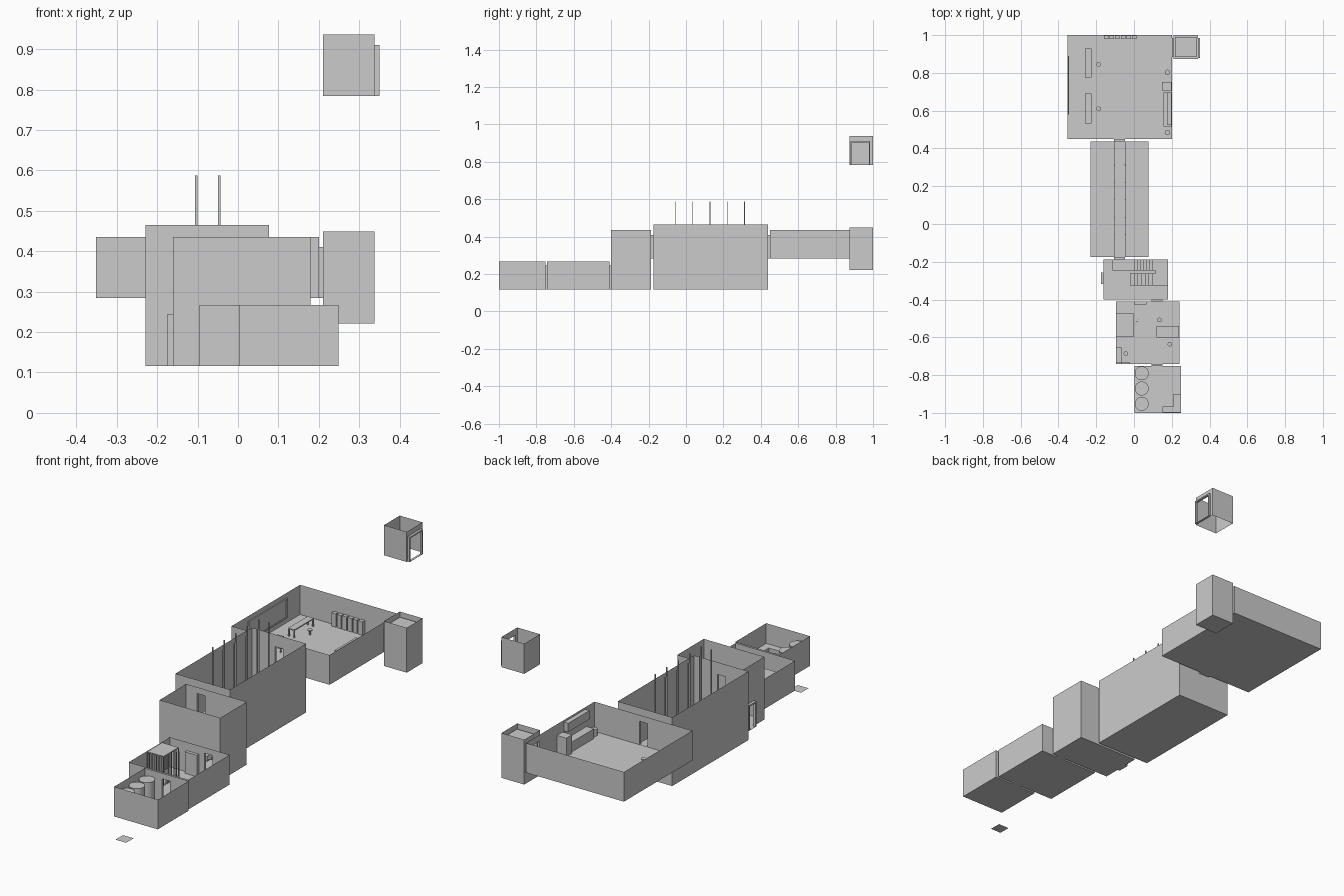
import bpy, bmesh, math

if "Cube" in bpy.data.objects:
    bpy.data.objects.remove(bpy.data.objects["Cube"])


def finish(name, bm):
    me = bpy.data.meshes.new(name)
    bm.to_mesh(me)
    bm.free()
    ob = bpy.data.objects.new(name, me)
    bpy.context.collection.objects.link(ob)
    return ob


def add_box(bm, x0, x1, y0, y1, z0, z1):
    v = bmesh.ops.create_cube(bm, size=1)["verts"]
    for p in v:
        p.co = (x0 + (p.co.x + .5) * (x1 - x0), y0 + (p.co.y + .5) * (y1 - y0),
                z0 + (p.co.z + .5) * (z1 - z0))


def boxes(name, *dims):
    bm = bmesh.new()
    for d in dims:
        add_box(bm, *d)
    return finish(name, bm)


def cylinder(name, x, y, z0, z1, r, n=24):
    bm = bmesh.new()
    bmesh.ops.create_cone(bm, cap_ends=True, segments=n, radius1=r, radius2=r, depth=z1 - z0)
    bmesh.ops.translate(bm, verts=bm.verts, vec=(x, y, (z0 + z1) / 2))
    ob = finish(name, bm)
    for p in ob.data.polygons:
        p.use_smooth = abs(p.normal.z) < .5
    return ob


T = .007  # door frame thickness


def room(name, x0, x1, y0, y1, z0, z1, floor=True, **holes):
    """Open-topped thin shell; holes: wall=(a0, a1, b0, b1) as outer frame sizes."""
    bm = bmesh.new()

    def quad(f, a0, a1, b0, b1):
        if a1 - a0 > 1e-5 and b1 - b0 > 1e-5:
            bm.faces.new([bm.verts.new(f(a, b)) for a, b in ((a0, b0), (a1, b0), (a1, b1), (a0, b1))])

    walls = {"front": (lambda a, b: (a, y0, b), x0, x1), "back": (lambda a, b: (a, y1, b), x0, x1),
             "left": (lambda a, b: (x0, a, b), y0, y1), "right": (lambda a, b: (x1, a, b), y0, y1)}
    for w, (f, lo, hi) in walls.items():
        if w in holes:
            a0, a1, b0, b1 = holes[w]
            a0, a1, b1 = a0 + T, a1 - T, b1 - T
            quad(f, lo, a0, z0, z1)
            quad(f, a1, hi, z0, z1)
            quad(f, a0, a1, z0, b0)
            quad(f, a0, a1, b1, z1)
        else:
            quad(f, lo, hi, z0, z1)
    if floor:
        quad(lambda a, b: (a, b, z0), x0, x1, y0, y1)
    bmesh.ops.remove_doubles(bm, verts=bm.verts, dist=1e-5)
    bmesh.ops.recalc_face_normals(bm, faces=bm.faces)
    return finish(name, bm)


def door(name, along_x, a0, a1, z0, z1, g0, g1):
    """Two jambs, a lintel and a sill filling the gap g0..g1 between two rooms."""
    parts = [(a0, a0 + T, z0, z1), (a1 - T, a1, z0, z1), (a0 + T, a1 - T, z1 - T, z1),
             (a0 + T, a1 - T, z0, z0 + .001)]
    boxes(name, *[((a, b, g0, g1) if along_x else (g0, g1, a, b)) + (c, d) for a, b, c, d in parts])


F, U = .116, .284          # lower and upper floor heights
LT, UT = .245, .41         # door tops
low = (.093, .15, F, LT)
high = (-.106, -.047, U, UT)
lift = (.885, .985, U, UT)
exit_ = (.88, .985, .784, .91)
side = (-.317, -.258, F, LT)

# Rooms
room("tank_room", .003, .249, -1, -.752, F, .267, back=low)
room("cell_room", -.095, .24, -.742, -.41, F, .267, front=low, back=low)
room("stair_room", -.161, .18, -.4, -.187, F, .435, front=low, back=high, left=side)
room("bridge_hall", -.229, .077, -.175, .438, F, .465, front=high, back=high)
room("lounge", -.351, .2, .45, 1, U, .435, front=high, right=lift)
room("lift_shaft", .21, .338, .873, 1, .221, .449, left=lift)
room("upper_lift_shaft", .21, .338, .873, 1, .784, .937, floor=False, right=exit_)

# Door frames
door("tank_door", True, *low, -.752, -.742)
door("cell_room_door", True, *low, -.41, -.4)
door("stair_door", True, *high, -.187, -.175)
door("hall_door", True, *high, .438, .45)
door("lift_door", False, *lift, .2, .21)
door("exit_door", False, *exit_, .338, .35)
door("side_door", False, *side, -.174, -.161)

# Start plate on the ground
bm = bmesh.new()
bmesh.ops.create_grid(bm, x_segments=1, y_segments=1, size=.03)
bmesh.ops.translate(bm, verts=bm.verts, vec=(.041, -.97, 0))
finish("start_plate", bm)

# Tank room: tanks and corner counter
for i in range(3):
    cylinder(f"tank_{i}", .041, -.79 - i * .081, F, .235, .037)
boxes("corner_counter", (.21, .248, -.965, -.9, F, .165), (.152, .248, -.999, -.965, F, .165))

# Cell room: barred cell with an open gate
cx0, cx1, cy0, cy1 = -.094, -.002, -.595, -.475
boxes("cell_roof", (cx0, cx1, cy0, cy1, .26, .265))
bars = [(cx0 + .092 * i / 7, y) for i in range(8) for y in (cy0, cy1)]
bars += [(cx1, cy0 + .12 * i / 9) for i in range(1, 5)]
bars += [(cx1 + .024 * i / 4, -.55 + .045 * i / 4) for i in range(5)]
boxes("cell_bars", *[(x - .0015, x + .0015, y - .0015, y + .0015, F, .262) for x, y in bars])

# Cell room: furniture
boxes("cabinet", (0, .067, -.427, -.411, F, .225))
boxes("desk", (.12, .239, -.6, -.54, .155, .161), (.12, .126, -.6, -.54, F, .155),
      (.233, .239, -.6, -.54, F, .155))
boxes("side_desk", (-.094, -.065, -.735, -.65, F, .16))
boxes("low_shelf", (-.065, -.02, -.741, -.732, F, .17))


def stool(name, x, y, z):
    cylinder(name + "_seat", x, y, z + .022, z + .027, .012, 16)
    cylinder(name + "_post", x, y, z, z + .022, .004, 8)


for i, (x, y, z) in enumerate([(.135, -.508, F), (.19, -.636, F), (-.043, -.686, F),
                               (-.187, .845, U), (-.187, .61, U)]):
    stool(f"stool_{i}", x, y, z)

# Switchback stairs
mid = (F + U) / 2
n = 7
boxes("upper_landing", (-.115, .003, -.247, -.188, U - .008, U))
boxes("mid_landing", (.115, .179, -.325, -.188, mid - .008, mid))
rise, run = (mid - F) / n, .115 / n
boxes("upper_flight", *[(.003 + i * run, .003 + (i + 1) * run, -.247, -.188,
                         U - (i + 2) * rise, U - (i + 1) * rise) for i in range(n)])
boxes("lower_flight", *[(-.02 + i * .135 / n, -.02 + (i + 1) * .135 / n, -.325, -.262,
                         F + i * rise, F + (i + 1) * rise) for i in range(n)])

# Suspended bridge with hangers
boxes("bridge_deck", (-.106, -.044, -.175, .438, U - .006, U))
for s, x in (("left", -.103), ("right", -.0465)):
    boxes(f"{s}_hangers", *[(x - .003, x + .003, -.057 + .0925 * i - .002, -.057 + .0925 * i + .002,
                             U, .588) for i in range(5)])

# Lounge: wall screen and lockers
boxes("wall_screen", (-.35, -.347, .587, .883, .317, .403))
boxes("screen_frame", *[(-.35, -.344, a, b, c, d) for a, b, c, d in
      ((.58, .587, .31, .41), (.883, .89, .31, .41), (.587, .883, .31, .317), (.587, .883, .403, .41))])
boxes("lockers", *[(-.16 + .03 * i, -.136 + .03 * i, .98, .999, U, U + .068) for i in range(6)])

# Lounge: tables, counter, bins
for i, (a, b) in enumerate(((.775, .93), (.532, .69))):
    boxes(f"table_{i}", (-.26, -.225, a, b, U + .036, U + .042),
          *[(x, x + .005, y, y + .005, U, U + .036) for x in (-.26, -.23) for y in (a, b - .005)])
boxes("counter", (.157, .199, .515, .695, U, U + .05))
boxes("wall_cupboard", (.176, .199, .525, .695, .38, .425))
boxes("vending_cabinet", (.147, .199, .706, .752, U, U + .095))
for i, y in enumerate((.803, .484)):
    cylinder(f"bin_{i}", .177, y, U, U + .035, .014, 16)

# Lift car
boxes("lift_car", (.217, .332, .883, .991, U - .006, U), (.217, .332, .883, .991, .42, .426),
      (.326, .332, .883, .991, U, .42), (.217, .326, .883, .887, U, .42), (.217, .326, .987, .991, U, .42))
